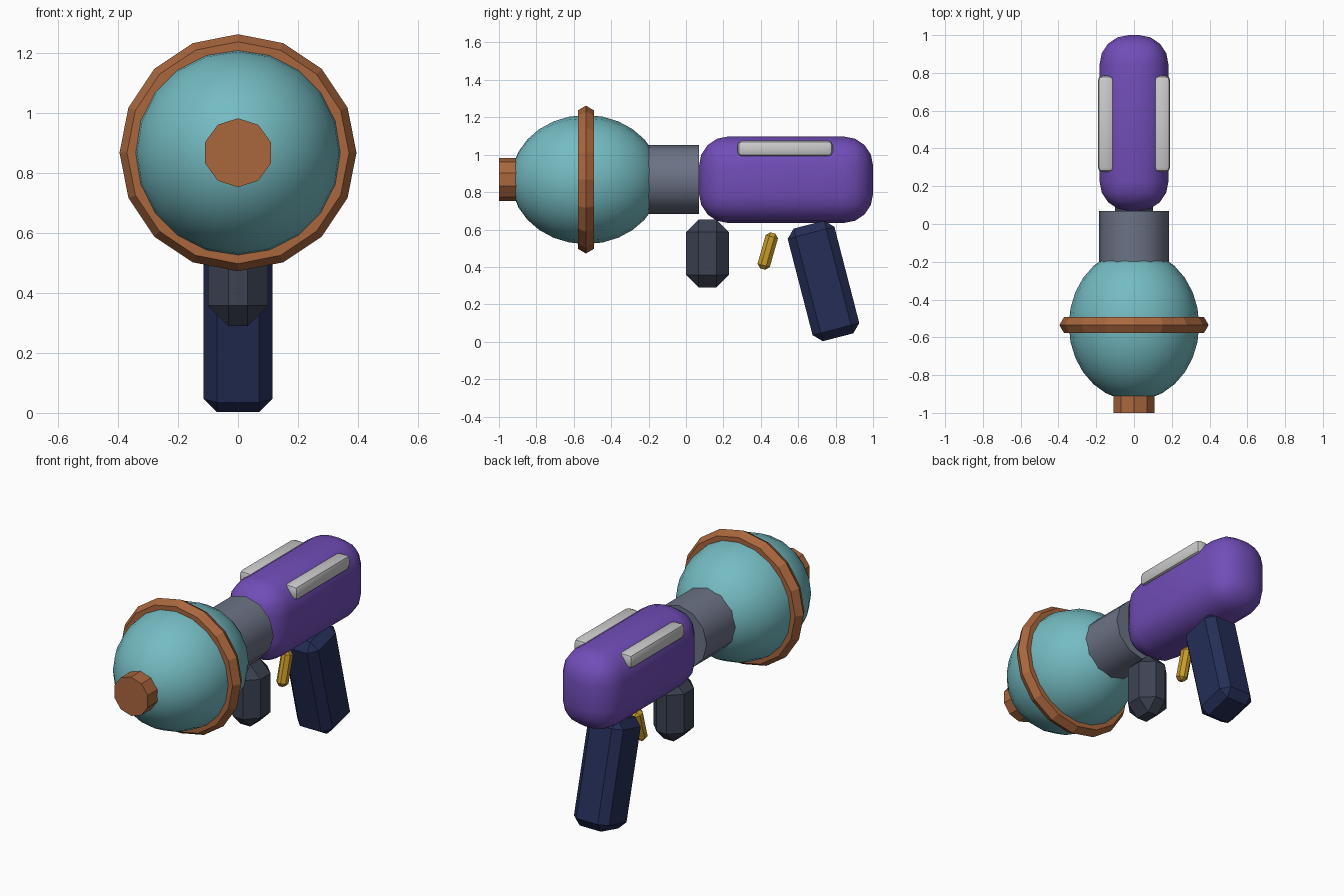
import bpy
from math import radians, pi

if "Cube" in bpy.data.objects:
    bpy.data.objects.remove(bpy.data.objects["Cube"])

AXIS_Z = 0.867  # height of the barrel axis


def finish(name, color=None, smooth=None):
    ob = bpy.context.object
    ob.name = name
    if color:
        mat = bpy.data.materials.new(name + "_paint")
        mat.diffuse_color = (*color, 1)
        mat.use_nodes = True
        mat.node_tree.nodes["Principled BSDF"].inputs["Base Color"].default_value = mat.diffuse_color
        ob.data.materials.append(mat)
    if smooth:
        bpy.ops.object.shade_smooth_by_angle(angle=radians(smooth))
    return ob


def block(name, size, loc, bevel, segments=1, tilt=0, color=None, smooth=None):
    bpy.ops.mesh.primitive_cube_add(size=1, location=loc, rotation=(radians(tilt), 0, 0))
    ob = bpy.context.object
    ob.scale = size
    bpy.ops.object.transform_apply(location=False, rotation=False, scale=True)
    mod = ob.modifiers.new("Bevel", 'BEVEL')
    mod.width = bevel
    mod.segments = segments
    mod.limit_method = 'NONE'
    bpy.ops.object.modifier_apply(modifier=mod.name)
    return finish(name, color, smooth)


def tube(name, radius, y0, y1, sides, color):
    bpy.ops.mesh.primitive_cylinder_add(vertices=sides, radius=radius, depth=y1 - y0,
                                        location=(0, (y0 + y1) / 2, AXIS_Z),
                                        rotation=(pi / 2, 0, 0))
    return finish(name, color, 35)


TEAL = (0.174, 0.50, 0.54)
PURPLE = (0.165, 0.075, 0.48)
COPPER = (0.40, 0.135, 0.048)
STEEL = (0.150, 0.170, 0.235)
NAVY = (0.018, 0.027, 0.095)
SLATE = (0.045, 0.055, 0.085)
GOLD = (0.58, 0.33, 0.022)

# Rounded main body
block("body", (0.365, 0.93, 0.462), (0, 0.535, 0.866), 0.155, 4, color=PURPLE, smooth=40)

# Water tank, slightly stretched along the barrel
bpy.ops.mesh.primitive_uv_sphere_add(segments=20, ring_count=14, radius=1,
                                     location=(0, -0.535, AXIS_Z), rotation=(pi / 2, 0, 0))
bpy.context.object.scale = (0.345, 0.345, 0.40)
bpy.ops.object.transform_apply(location=False, rotation=False, scale=True)
finish("tank", TEAL, 40)

# Band round the tank
bpy.ops.mesh.primitive_torus_add(major_segments=16, minor_segments=6, major_radius=0.345,
                                 minor_radius=0.05, location=(0, -0.535, AXIS_Z),
                                 rotation=(pi / 2, 0, 0))
finish("tank_band", COPPER)

# Nozzle and barrel
tube("nozzle", 0.115, -1.0, -0.8, 10, COPPER)
tube("barrel", 0.184, -0.35, 0.07, 12, STEEL)

# Grips and trigger
block("rear_grip", (0.23, 0.258, 0.622), (0, 0.735, 0.325), 0.045, tilt=14.5, color=NAVY, smooth=35)
block("front_grip", (0.2, 0.23, 0.365), (0, 0.115, 0.472), 0.068, color=SLATE, smooth=35)
block("trigger", (0.06, 0.068, 0.2), (0, 0.437, 0.485), 0.02, tilt=-16, color=GOLD, smooth=35)

# Side rails
for side, sx in (("left", -1), ("right", 1)):
    block(side + "_rail", (0.085, 0.51, 0.085), (sx * 0.149, 0.53, 1.033), 0.025, 2, smooth=35)
